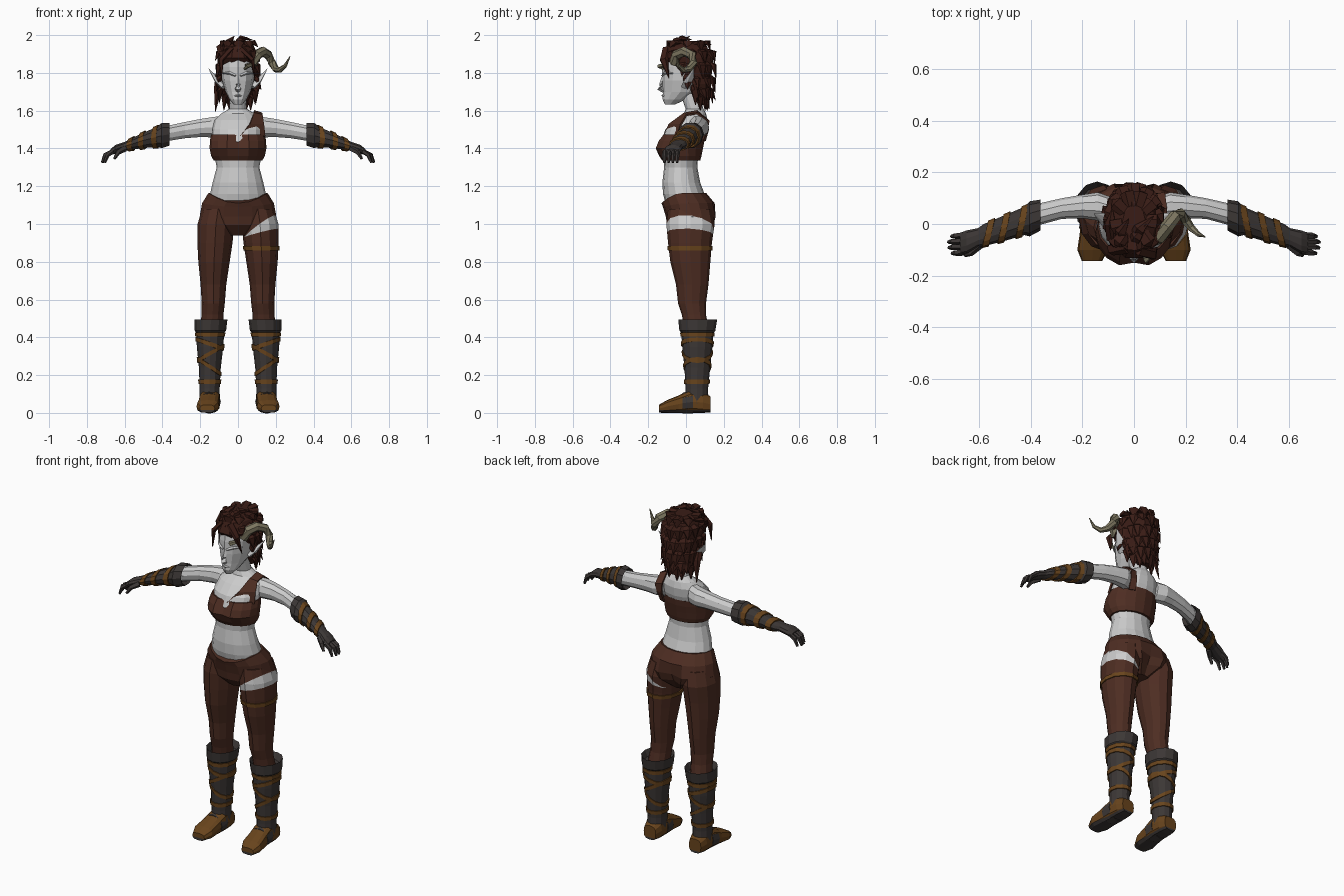
import bpy, bmesh, math, random
from mathutils import Vector

random.seed(4)

def material(name, rgb):
    m = bpy.data.materials.new(name)
    m.diffuse_color = (*rgb, 1)
    return m

CLOTH = material("brown_cloth", (0.075, 0.026, 0.016))
LEATHER = material("dark_leather", (0.045, 0.038, 0.036))
STRAP = material("tan_strap", (0.14, 0.058, 0.012))
HAIR = material("hair_brown", (0.042, 0.012, 0.008))
HORN = material("horn_bone", (0.20, 0.18, 0.115))
SKIN = material("bare_skin", (0.8, 0.8, 0.8))

def finish(bm, name, *mats):
    bmesh.ops.recalc_face_normals(bm, faces=bm.faces)
    me = bpy.data.meshes.new(name)
    bm.to_mesh(me)
    bm.free()
    for m in mats:
        if m:
            me.materials.append(m)
    ob = bpy.data.objects.new(name, me)
    bpy.context.collection.objects.link(ob)
    return ob

def ring_point(r, ang, uv, e=1.0, grow=0.0):
    """r = centre xyz, two radii, centre cleft, front dip"""
    r = tuple(r) + (0,) * (7 - len(r))
    c, s = math.cos(ang), math.sin(ang)
    p = list(r[:3])
    p[uv[0]] += (r[3] + grow) * math.copysign(abs(c) ** e, c)
    p[uv[1]] += (r[4] + grow) * math.copysign(abs(s) ** e, s)
    if abs(c) < 0.1 and s * r[5] < 0:      # positive cleft: front, negative: back
        p[1] += r[5]
    p[2] += r[6] * max(0, -s) ** 2
    return p

def skin_loops(bm, loops, cap=True):
    vs = [[bm.verts.new(p) for p in l] for l in loops]
    n = len(vs[0])
    for a, b in zip(vs, vs[1:]):
        for i in range(n):
            bm.faces.new((a[i], a[(i + 1) % n], b[(i + 1) % n], b[i]))
    if cap:
        bm.faces.new(vs[0])
        bm.faces.new(vs[-1])

def loft(name, rings, mat=None, uv=(0, 1), n=12, s=1, e=1.0, tint=None):
    bm = bmesh.new()
    loops = [[ring_point(r, i * math.tau / n, uv, e) for i in range(n)] for r in rings]
    skin_loops(bm, [[(s * x, y, z) for x, y, z in l] for l in loops])
    mats = [mat]
    if tint:
        mats.append(tint(bm))
    return finish(bm, name, *mats)

def wrap(name, rings, at, h, mat, uv=(0, 1), tilt=0.0, s=1, grow=0.006, n=12):
    """strap following the surface of a loft"""
    w = 3 - uv[0] - uv[1]
    rs = sorted([tuple(r) + (0,) * (7 - len(r)) for r in rings], key=lambda r: r[w])
    def sample(v, ang, g):
        k = 0
        while k < len(rs) - 2 and rs[k + 1][w] < v:
            k += 1
        f = (v - rs[k][w]) / (rs[k + 1][w] - rs[k][w])
        x, y, z = ring_point([a + (b - a) * f for a, b in zip(rs[k], rs[k + 1])], ang, uv, 1, g)
        return (s * x, y, z)
    bm = bmesh.new()
    loops = [[sample(at + d + tilt * math.cos(i * math.tau / n), i * math.tau / n, g) for i in range(n)]
             for d, g in ((-h, -0.005), (-h, grow), (h, grow), (h, -0.005))]
    skin_loops(bm, loops, cap=False)
    return finish(bm, name, mat)

def tube(bm, pts, radii, n=5, flat=1.0):
    """tapered tube along a path; flat squashes it"""
    pts = [Vector(p) for p in pts]
    loops = []
    for i, p in enumerate(pts):
        d = (pts[min(i + 1, len(pts) - 1)] - pts[max(i - 1, 0)]).normalized()
        q = d.to_track_quat('Z', 'Y')
        loops.append([p + q @ Vector((radii[i] * math.cos(j * math.tau / n),
                                      radii[i] * flat * math.sin(j * math.tau / n), 0)) for j in range(n)])
    skin_loops(bm, loops)

# Torso and neck
loft("torso", [(0, 0, 1.08, .16, .10), (0, -.012, 1.16, .148, .11), (0, -.025, 1.22, .134, .1),
               (0, -.028, 1.30, .113, .088), (0, -.028, 1.36, .124, .092), (0, -.02, 1.44, .137, .11),
               (0, 0, 1.50, .136, .11), (0, .027, 1.55, .125, .088), (0, .048, 1.585, .088, .058),
               (0, .045, 1.61, .046, .047), (0, .02, 1.69, .042, .05)], n=16)

# One-shoulder top
loft("chest_wrap", [(0, -.025, 1.335, .128, .1), (0, -.03, 1.36, .142, .112), (0, -.04, 1.40, .15, .13, .02),
                    (0, -.028, 1.44, .149, .126, .03), (0, -.012, 1.475, .142, .114, .012)], CLOTH, n=16)
bm = bmesh.new()
pairs = [((.01, -.122, 1.465), (.145, -.05, 1.465)), ((.065, -.092, 1.53), (.138, -.03, 1.53)),
         ((.085, -.01, 1.59), (.13, 0, 1.58)), ((.085, .06, 1.603), (.128, .06, 1.59)),
         ((.08, .115, 1.555), (.12, .125, 1.545)), ((.08, .122, 1.50), (.115, .115, 1.50)),
         ((.075, .105, 1.44), (.11, .09, 1.44))]
vs = [[bm.verts.new(p) for p in pr] for pr in pairs]
for a, b in zip(vs, vs[1:]):
    bm.faces.new((a[0], a[1], b[1], b[0]))
finish(bm, "shoulder_strap", CLOTH).modifiers.new("thick", 'SOLIDIFY').thickness = .01

# Trousers, with a bare wedge on the left thigh
def bare_wedge(bm):
    pivot = Vector((.035, 0, .93))
    ups = [Vector((-h, .2 * h, .175)).normalized() for h in (.125, .045)]
    for nrm in ups:
        bmesh.ops.bisect_plane(bm, geom=bm.verts[:] + bm.edges[:] + bm.faces[:], plane_co=pivot, plane_no=nrm)
    for f in bm.faces:
        d = f.calc_center_median() - pivot
        f.material_index = int(d.x > 0 and d.dot(ups[0]) < 0 < d.dot(ups[1]))
    return SKIN

loft("hips", [(0, -.012, 1.165, .156, .118, 0, -.055), (0, .015, 1.11, .19, .137, 0, -.02),
              (0, .03, 1.04, .203, .137, -.03), (0, .028, .995, .17, .128, -.04), (0, .02, .94, .06, .07)],
     CLOTH, n=16, tint=bare_wedge)
LEG = [(.105, .02, 1.08, .085, .115), (.117, .024, 1.0, .097, .128), (.122, .021, .9, .093, .116),
       (.127, .023, .8, .083, .106), (.130, .033, .68, .068, .086), (.131, .032, .58, .061, .074),
       (.135, .042, .52, .058, .064), (.14, .055, .45, .06, .065)]
wrap("thigh_strap", LEG, .872, .011, STRAP)

# Boots, arms, gloves
BOOT = [(.143, .062, .46, .07, .08), (.143, .062, .495, .087, .103), (.146, .06, .435, .083, .095),
        (.147, .06, .425, .074, .085), (.148, .06, .35, .070, .080), (.149, .06, .24, .058, .068),
        (.15, .057, .13, .053, .060), (.15, .057, .05, .054, .062)]
FOOT = [(.15, .13, .045, .04, .042), (.15, .09, .055, .053, .055), (.15, .02, .06, .056, .06),
        (.155, -.04, .046, .056, .046), (.16, -.1, .034, .06, .034), (.163, -.143, .022, .04, .021)]
ARM = [(.085, .055, 1.515, .048, .06), (.14, .068, 1.512, .055, .056), (.2, .068, 1.508, .046, .05),
       (.28, .06, 1.497, .04, .045), (.36, .04, 1.482, .042, .043), (.42, .02, 1.465, .04, .04)]
GLOVE = [(.385, .03, 1.475, .045, .045), (.362, .035, 1.475, .06, .063), (.405, .02, 1.468, .068, .070),
         (.425, .012, 1.462, .055, .056), (.5, -.015, 1.443, .05, .043), (.585, -.044, 1.416, .043, .027),
         (.605, -.052, 1.41, .036, .024), (.65, -.07, 1.395, .045, .024), (.675, -.076, 1.38, .042, .017)]

def sole(bm):
    bmesh.ops.bisect_plane(bm, geom=bm.verts[:] + bm.edges[:] + bm.faces[:],
                           plane_co=(0, 0, .016), plane_no=(0, 0, 1))
    for f in bm.faces:
        f.material_index = int(f.calc_center_median().z < .016)
    return LEATHER

for s, side in ((1, "left"), (-1, "right")):
    loft(side + "_trouser_leg", LEG, CLOTH, s=s, tint=bare_wedge if s > 0 else None)
    loft(side + "_boot", BOOT, LEATHER, s=s)
    loft(side + "_foot", FOOT, STRAP, uv=(0, 2), s=s, e=.7, tint=sole)
    wrap(side + "_foot_band", FOOT, .01, .028, LEATHER, uv=(0, 2), s=s, grow=.004)
    for i, (z, t) in enumerate(((.415, 0), (.365, .025), (.315, -.04), (.245, .04), (.165, 0))):
        wrap(f"{side}_boot_strap_{i}", BOOT[3:], z, .011, STRAP, tilt=t, s=s)
    loft(side + "_arm", ARM, uv=(1, 2), n=10, s=s)
    loft(side + "_glove", GLOVE, LEATHER, uv=(1, 2), n=10, s=s)
    for i, x in enumerate((.435, .505, .565)):
        wrap(f"{side}_glove_strap_{i}", GLOVE[3:], x, .013, STRAP, uv=(1, 2), tilt=-.012, s=s)
    bm = bmesh.new()
    for i in range(4):
        y, k = -.044 - .022 * i, (0, .012, .01, -.002)[i]
        tube(bm, [(s * .66, y, 1.386), (s * (.692 + k), y - .002, 1.365), (s * (.708 + k), y - .004, 1.325)],
             (.013, .012, .007))
    tube(bm, [(s * .6, -.08, 1.40), (s * .635, -.112, 1.38), (s * .655, -.122, 1.345)], (.018, .014, .007))
    finish(bm, side + "_fingers", LEATHER)
    bm = bmesh.new()
    tube(bm, [(s * .075, .0, 1.725), (s * .105, .015, 1.755), (s * .155, .04, 1.822)], (.03, .032, .002), 6, .4)
    finish(bm, side + "_ear")

# Head and face
loft("head", [(0, -.085, 1.632, .022, .026), (0, -.062, 1.66, .046, .062), (0, -.03, 1.70, .066, .092),
              (0, -.015, 1.76, .084, .112), (0, -.005, 1.83, .09, .122), (0, -.005, 1.90, .085, .11),
              (0, 0, 1.95, .05, .07)])
bm = bmesh.new()
tube(bm, [(0, -.117, 1.79), (0, -.13, 1.74), (0, -.136, 1.717), (0, -.118, 1.703)], (.007, .012, .017, .01), 4)
tube(bm, [(-.024, -.112, 1.678), (0, -.122, 1.68), (.024, -.112, 1.678)], (.002, .009, .002), 4)
for s in (1, -1):
    tube(bm, [(s * .012, -.126, 1.785), (s * .045, -.112, 1.80), (s * .078, -.07, 1.798)], (.006, .009, .003), 4)
finish(bm, "nose_lips_and_brows")

# Hair: base shell, layered locks, fringe
loft("hair_base", [(0, .09, 1.63, .045, .03), (0, .075, 1.68, .078, .05), (0, .065, 1.74, .097, .068),
                   (0, .03, 1.82, .106, .115), (0, 0, 1.88, .109, .138), (0, .005, 1.94, .085, .112),
                   (0, .01, 1.968, .045, .06)], HAIR, n=10)
bm = bmesh.new()
rows = [(1.955, .04, .125, 1.925, 175, 10), (1.92, .09, .148, 1.855, 130, 11), (1.86, .105, .15, 1.775, 105, 10),
        (1.79, .10, .145, 1.70, 90, 9), (1.73, .09, .135, 1.645, 75, 8), (1.69, .075, .115, 1.61, 60, 6)]
for z0, r0, r1, z1, span, count in rows:
    for i in range(count):
        a = math.radians(-span + 2 * span * i / (count - 1) + random.uniform(-6, 6))
        d = Vector((math.sin(a) * .78, math.cos(a), 0))
        k = random.uniform(-.014, .014)
        base = Vector((0, .015, 0))
        tube(bm, [base + d * r0 + Vector((0, 0, z0)), base + d * (r1 - .014) + Vector((0, 0, (z0 + z1) / 2 + .02)),
                  base + d * (r1 + k) + Vector((0, 0, z1 + k))], (.022, .03, .002), 5, .5)
for pts in ([(-.03, -.09, 1.93), (-.09, -.1, 1.87), (-.088, -.115, 1.77)],
            [(.02, -.1, 1.93), (.075, -.118, 1.87), (.09, -.09, 1.77)],
            [(-.09, .0, 1.82), (-.105, .05, 1.72), (-.12, .07, 1.595)],
            [(.085, .03, 1.80), (.098, .05, 1.74), (.095, .07, 1.64)],
            [(-.02, -.1, 1.91), (.01, -.05, 1.975), (.05, .0, 1.99)],
            [(.0, -.06, 1.94), (.02, -.02, 1.985), (.075, .03, 1.975)],
            [(-.05, -.08, 1.92), (-.05, -.03, 1.965), (-.02, .02, 1.995)],
            [(-.08, -.06, 1.9), (-.09, -.0, 1.94), (-.085, .06, 1.955)],
            [(0, .03, 1.95), (.0, .08, 1.955), (-.02, .135, 1.95)]):
    tube(bm, pts, (.026, .024, .002), 5, .6)
finish(bm, "hair_locks", HAIR)

# Single curled horn and the stub of bone at the brow
bm = bmesh.new()
tube(bm, [(.075, -.06, 1.85), (.1, -.05, 1.895), (.13, -.01, 1.913), (.16, .03, 1.895), (.18, .04, 1.855),
          (.2, .015, 1.82), (.222, -.015, 1.815), (.25, -.04, 1.838), (.276, -.05, 1.888)],
     (.028, .028, .027, .025, .022, .019, .015, .010, .002), 7)
tube(bm, [(.035, -.12, 1.82), (.045, -.14, 1.835), (.075, -.11, 1.845)], (.006, .014, .01), 5)
finish(bm, "curled_horn", HORN)
